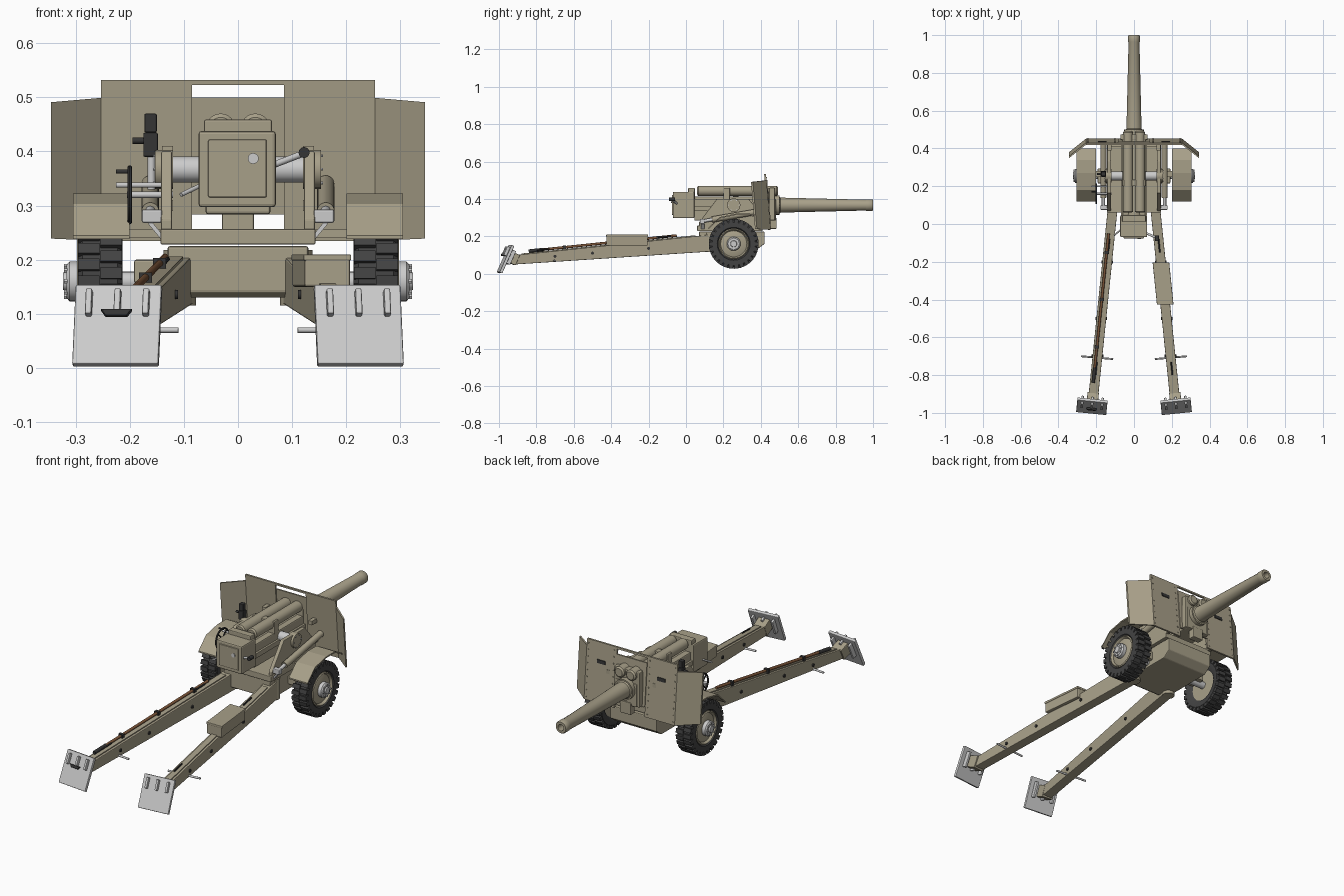
import bpy, bmesh, math
from mathutils import Vector, Matrix

if "Cube" in bpy.data.objects:
    bpy.data.objects.remove(bpy.data.objects["Cube"])

def mat(name, c):
    m = bpy.data.materials.new(name)
    m.diffuse_color = (*c, 1)
    m.use_nodes = True
    m.node_tree.nodes["Principled BSDF"].inputs["Base Color"].default_value = m.diffuse_color
    return m

TAN = mat("tan_paint", (.39, .35, .25))
BLACK = mat("black_parts", (.035, .035, .035))
RUBBER = mat("rubber", (.055, .055, .055))
WOOD = mat("wood", (.2, .09, .04))
GREY = None

def finish(name, bm, m, bevel=0, smooth=False):
    bmesh.ops.recalc_face_normals(bm, faces=bm.faces)
    me = bpy.data.meshes.new(name)
    bm.to_mesh(me)
    bm.free()
    ob = bpy.data.objects.new(name, me)
    bpy.context.collection.objects.link(ob)
    if m:
        me.materials.append(m)
    if bevel:
        b = ob.modifiers.new("bevel", 'BEVEL')
        b.width, b.segments = bevel, 2
    if smooth:
        bpy.context.view_layer.objects.active = ob
        bpy.ops.object.select_all(action='DESELECT')
        ob.select_set(True)
        bpy.ops.object.shade_smooth_by_angle(angle=math.radians(35))
    return ob

def hull(name, pts, m=TAN, bevel=0):
    bm = bmesh.new()
    for p in pts:
        bm.verts.new(p)
    bmesh.ops.convex_hull(bm, input=bm.verts)
    bmesh.ops.dissolve_limit(bm, angle_limit=.01, verts=bm.verts, edges=bm.edges)
    return finish(name, bm, m, bevel)

def box(name, x, y, z, m=TAN, bevel=0):
    return hull(name, [(a, b, c) for a in x for b in y for c in z], m, bevel)

def prism(name, yz, x, m=TAN, bevel=0):
    bm = bmesh.new()
    f = bm.faces.new([bm.verts.new((x[0], *p)) for p in yz])
    r = bmesh.ops.extrude_face_region(bm, geom=[f])
    bmesh.ops.translate(bm, vec=(x[1] - x[0], 0, 0),
                        verts=[v for v in r['geom'] if isinstance(v, bmesh.types.BMVert)])
    return finish(name, bm, m, bevel)

def lathe(name, p0, direction, profile, m=TAN, n=32):
    """Revolve (radius, distance) points round an axis."""
    q = Vector(direction).to_track_quat('Z', 'Y')
    bm = bmesh.new()
    rings = [[bm.verts.new(Vector(p0) + q @ Vector((r * math.cos(a), r * math.sin(a), t)))
              for a in (2 * math.pi * i / n for i in range(n))] for r, t in profile]
    for a, b in zip(rings, rings[1:]):
        for i in range(n):
            j = (i + 1) % n
            bm.faces.new((a[i], a[j], b[j], b[i]))
    bm.faces.new(rings[0])
    bm.faces.new(rings[-1])
    return finish(name, bm, m, 0, True)

def rod(name, a, b, r, m=TAN, n=20):
    d = Vector(b) - Vector(a)
    return lathe(name, a, d, [(r, 0), (r, d.length)], m, n)

# Barrel, breech and cradle
lathe("barrel", (0, 0, .367), (0, 1, 0), [(.045, .03), (.045, .5), (.04, .505), (.029, .96), (.031, .965),
      (.031, .995), (.028, 1), (.016, 1), (.016, .85)])
rod("bore", (0, .84, .367), (0, .95, .367), .0158, BLACK)
box("breech_ring", (-.073, .07), (-.07, .045), (.297, .438), TAN, .006)
box("breech_panel", (-.055, .053), (-.076, -.06), (.315, .422), TAN, .003)
rod("firing_lock", (.028, -.08, .387), (.028, -.07, .387), .01, GREY)
box("cradle", (-.06, .06), (.045, .48), (.284, .40), TAN, .005)
for s in (-1, 1):
    box("cradle_rail", (s*.055, s*.07), (.045, .45), (.335, .36), TAN, .002)
    lathe("recoil_cylinder", (s*.032, .06, .443), (0, 1, 0),
          [(.02, 0), (.027, .006), (.027, .425), (.02, .432)])
for y in (.012, .2, .43):
    box("cylinder_bracket", (-.063, .063), (y, y + .035), (.395, .459), TAN, .004)
box("cradle_front_collar", (-.072, .072), (.445, .475), (.285, .46), TAN, .004)
box("cradle_front_lug", (-.03, .03), (.45, .485), (.24, .3), TAN, .004)
rod("barrel_collar", (0, .47, .367), (0, .5, .367), .052)
rod("breech_lever", (.068, -.05, .376), (.125, -.075, .398), .006, GREY)
rod("breech_lever_grip", (.122, -.09, .398), (.122, -.06, .398), .01, BLACK)
rod("firing_lever", (-.07, -.03, .337), (-.105, -.06, .32), .004, GREY)

# Carriage, trunnions and balancing cylinders
prism("lower_carriage", [(.07, .14), (.09, .13), (.38, .13), (.42, .16), (.42, .225), (.07, .225)], (-.13, .13), TAN, .004)
box("saddle_plate", (-.143, .143), (.06, .41), (.228, .257), TAN, .003)
box("axle_beam", (-.192, .192), (.215, .295), (.157, .2), TAN, .004)
rod("axle", (-.3, .255, .16), (.3, .255, .16), .018, GREY)
for s in (-1, 1):
    prism("trunnion_cheek", [(.07, .25), (.07, .275), (.165, .40), (.335, .40), (.42, .30), (.42, .25)],
          (s*.122, s*.142), TAN, .003)
    rod("trunnion_drum", (s*.06, .255, .367), (s*.125, .255, .367), .024, GREY)
    rod("trunnion_cap", (s*.12, .255, .367), (s*.153, .255, .367), .036)
    for i in range(6):
        a = i * math.pi / 3
        c = (.255 + .029 * math.cos(a), .367 + .029 * math.sin(a))
        rod("cap_bolt", (s*.15, *c), (s*.157, *c), .003, GREY, 6)
    rod("balance_cylinder", (s*.162, .14, .29), (s*.162, .43, .34), .016)
    rod("balance_rod", (s*.162, .09, .281), (s*.162, .15, .292), .009, GREY)
    box("balance_foot", (s*.14, s*.178), (.075, .1), (.268, .293), GREY, .004)
    hull("carriage_brace", [(s*x, y, z + d) for x, z in ((.14, .235), (.165, .265)) for d in (0, .012) for y in (.08, .1)], GREY)

# Shield, raked back with folded wings
def plate(name, xz, thick=.01, offset=0, m=TAN):
    pts = []
    for x, z in xz:
        y = .418 + (.53 - z) * .085 - max(0, abs(x) - .253) * .8 + offset
        pts += [(x, y, z), (x, y + thick, z)]
    return hull(name, pts, m)

def rect(x0, x1, z0, z1):
    return [(x0, z0), (x1, z0), (x1, z1), (x0, z1)]

plate("shield_top_bar", rect(-.085, .085, .523, .532))
plate("gun_mantlet", rect(-.086, .086, .284, .5), .008, .006)
for s in (-1, 1):
    plate("shield_panel", rect(s*.085, s*.253, .235, .532))
    plate("shield_wing", [(s*.253, .235), (s*.345, .239), (s*.345, .491), (s*.253, .499)])
    plate("vision_port", rect(s*.145, s*.19, .43, .447), .006, .008, BLACK)
    for i in range(9):
        z = .25 + i * .033
        for x in (.1, .243):
            y = .426 + (.53 - z) * .085
            rod("shield_rivet", (s*x, y, z), (s*x, y + .005, z), .003, TAN, 6)
    for z in (.3, .4):
        hull("shield_stay", [(s*x, y, z + d) for x, y in ((.12, .39), (.14, .39), (.12, .44), (.14, .44)) for d in (-.01, .01)])

# Wheels, hubs and mudguards
for s in (-1, 1):
    c = Vector((s*.213, .255, .16))
    lathe("tyre", c, (s, 0, 0), [(.075, .012), (.088, .002), (.115, 0), (.125, .01), (.125, .074),
          (.115, .083), (.088, .083), (.079, .07)], RUBBER, 48)
    bm = bmesh.new()
    for row in range(2):
        for i in range(26):
            a = 2 * math.pi * (i + row * .5) / 26
            bmesh.ops.create_cube(bm, matrix=Matrix.Translation(c + Vector((s * (.021 + row * .042), 0, 0)))
                @ Matrix.Rotation(a, 4, 'X') @ Matrix.Translation((0, 0, .122))
                @ Matrix.Diagonal((.04, .021, .022, 1)))
    finish("tyre_treads", bm, RUBBER)
    lathe("wheel_rim", c, (s, 0, 0), [(.078, .01), (.082, .08), (.077, .084), (.07, .072), (.045, .08), (.04, .08)])
    lathe("wheel_hub", c, (s, 0, 0), [(.037, .07), (.037, .098), (.03, .104), (.018, .104), (.016, .11)], GREY)
    for i in range(8):
        a = i * math.pi / 4
        p = c + Vector((0, .028 * math.cos(a), .028 * math.sin(a)))
        rod("hub_bolt", p + Vector((s*.1, 0, 0)), p + Vector((s*.108, 0, 0)), .005, GREY, 6)
    top = [(.12, .245), (.18, .303), (.27, .322), (.34, .322), (.4, .29)]
    prism("mudguard", top + [(y, z - .007) for y, z in reversed(top)], (s*.2, s*.305))
    box("mudguard_bracket", (s*.14, s*.21), (.25, .28), (.24, .256))

# Split trails with spades
def tx(y): return .108 + (.13 - y) * .103
def tz(y): return .1 + (y + .91) * .105
def tb(y): return .05 + (y + .91) * .066

for s in (-1, 1):
    hull("trail_leg", [(s * (tx(y) + d), y, z) for y in (.13, -.91) for d in (-.026, .026) for z in (tz(y), tb(y))], TAN, .003)
    hull("trail_cap_strip", [(s * (tx(y) + d), y, tz(y) + z) for y in (.05, -.88) for d in (-.015, .015) for z in (0, .005)])
    rod("trail_hinge", (s*.108, .13, .115), (s*.108, .13, .218), .03)
    for y in (-.2, -.5, -.7):
        z = (tz(y) + tb(y)) / 2
        rod("trail_pin", (s * (tx(y) - .031), y, z), (s * (tx(y) + .031), y, z), .008, BLACK, 12)
    rod("lifting_bar", (s*.11, -.715, .07), (s*.28, -.7, .07), .005, GREY, 12)
    for y in (-.8, -.15):
        rod("trail_grip", (s * tx(y), y, tz(y) + .014), (s * tx(y + .07), y + .07, tz(y + .07) + .014), .004, BLACK, 10)
    # spade plate frame: yaw with trail, lean forward
    M = Matrix.Translation((s*.223, -.965, .078)) @ Matrix.Rotation(s*.1, 4, 'Z') @ Matrix.Rotation(-.42, 4, 'X')
    def spade_part(name, x, y, z, m=GREY):
        box(name, x, y, z, m, .003).matrix_world = M
    spade_part("spade_plate", (-.08, .08), (-.008, .008), (-.08, .08))
    for x in (-.053, 0, .053):
        spade_part("spade_rib", (x - .006, x + .006), (-.024, -.006), (.015, .066))
        spade_part("spade_back_rib", (x - .006, x + .006), (.006, .03), (-.02, .06))
    spade_part("spade_mount", (-.03, .03), (.005, .06), (-.01, .05), TAN)
    if s < 0:
        hull("spade_handle", [(x, y, z) for x, z in ((-.03, .022), (.03, .022), (-.02, .008), (.02, .008))
             for y in (-.03, -.018)], BLACK, .003).matrix_world = M

# Tool box on right trail, rammer staff on left trail
hull("trail_tool_box", [(tx(y) + d, y, z) for y in (-.205, -.425) for d in (-.042, .042) for z in (.15, .205)], TAN, .004)
hull("tool_box_lid", [(tx(y) + d, y, z) for y in (-.203, -.427) for d in (-.044, .044) for z in (.198, .21)], TAN, .003)
rod("rammer_staff", (-tx(-.76) - .008, -.76, tz(-.76) + .014), (-tx(-.05) - .008, -.05, tz(-.05) + .014), .007, WOOD, 12)
rod("rammer_tip", (-tx(-.84) - .008, -.84, tz(-.84) + .014), (-tx(-.76) - .008, -.76, tz(-.76) + .014), .009, BLACK, 12)
for y in (-.65, -.4, -.15):
    box("rammer_clip", (-tx(y) - .02, -tx(y) + .004), (y - .008, y + .008), (tz(y), tz(y) + .023), BLACK)

# Elevating handwheel and gun sight
bpy.ops.mesh.primitive_torus_add(location=(-.2, .16, .32), rotation=(0, math.pi / 2, 0),
    major_radius=.05, minor_radius=.0045, major_segments=32, minor_segments=8)
w = bpy.context.object
w.name = "elevating_handwheel"
w.data.materials.append(BLACK)
bpy.ops.object.shade_smooth_by_angle()
for i in range(2):
    a = math.pi / 4 + i * math.pi / 2
    d = Vector((0, .05 * math.cos(a), .05 * math.sin(a)))
    rod("handwheel_spoke", w.location - d, w.location + d, .0035, BLACK, 8)
rod("handwheel_shaft", (-.205, .16, .32), (-.12, .16, .32), .006, GREY)
rod("handwheel_knob", (-.225, .17, .363), (-.2, .17, .363), .004, BLACK, 12)
rod("cross_shaft", (-.225, .2, .338), (-.13, .2, .338), .005, GREY, 12)
box("sight_body", (-.175, -.148), (.25, .28), (.39, .435), BLACK, .003)
box("sight_head", (-.173, -.15), (.253, .277), (.435, .47), BLACK, .003)
rod("sight_eyepiece", (-.195, .265, .42), (-.17, .265, .42), .006, BLACK, 12)
rod("sight_mount", (-.16, .265, .33), (-.16, .265, .395), .007, GREY, 12)
